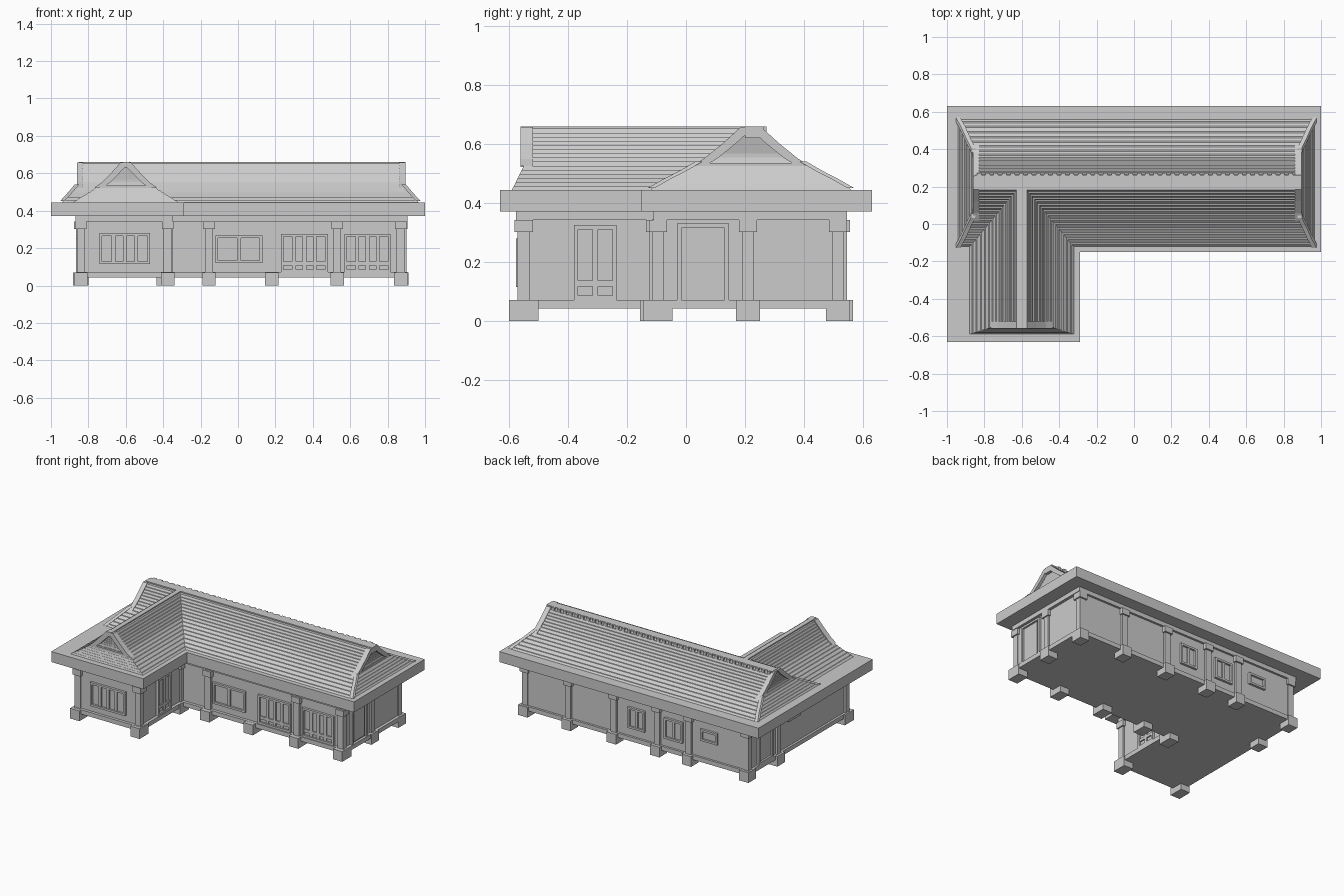
import bpy

if "Cube" in bpy.data.objects:
    bpy.data.objects.remove(bpy.data.objects["Cube"])

FACES = [(0, 3, 2, 1), (4, 5, 6, 7), (0, 1, 5, 4), (1, 2, 6, 5), (2, 3, 7, 6), (3, 0, 4, 7)]


def make(name, verts, faces):
    me = bpy.data.meshes.new(name)
    me.from_pydata(verts, [], faces)
    ob = bpy.data.objects.new(name, me)
    bpy.context.collection.objects.link(ob)
    return ob


def rect(x0, x1, y0, y1, z):
    return [(x0, y0, z), (x1, y0, z), (x1, y1, z), (x0, y1, z)]


def solids(name, parts):
    """One object from (bottom rectangle, top rectangle) blocks."""
    verts, faces = [], []
    for low, high in parts:
        n = len(verts)
        verts += low + high
        faces += [tuple(n + i for i in f) for f in FACES]
    return make(name, verts, faces)


def box(x0, x1, y0, y1, z0, z1):
    return rect(x0, x1, y0, y1, z0), rect(x0, x1, y0, y1, z1)


def prism(name, pts, z0, z1):
    n = len(pts)
    verts = [(x, y, z) for z in (z0, z1) for x, y in pts]
    faces = [tuple(range(n))[::-1], tuple(range(n, 2 * n))]
    faces += [(i, (i + 1) % n, (i + 1) % n + n, i + n) for i in range(n)]
    return make(name, verts, faces)


def ell(x0, x1, y0, y1, xi, yi):
    return [(x0, y0), (xi, y0), (xi, yi), (x1, yi), (x1, y1), (x0, y1)]


def lerp(table, z):
    for (z0, a), (z1, b) in zip(table, table[1:]):
        if z <= z1:
            return a + (b - a) * (z - z0) / (z1 - z0)
    return table[-1][1]


# L-shaped base slab, walls, wall-top beam and eaves
prism("base_slab", ell(-.865, .905, -.58, .545, -.345, -.115), .042, .072)
prism("walls", ell(-.85, .885, -.56, .53, -.365, -.095), .07, .38)
prism("wall_top_beam", ell(-.87, .905, -.575, .545, -.35, -.11), .342, .375)
prism("eaves", ell(-1, 1, -.63, .63, -.29, -.15), .372, .445)

# Posts with footing blocks and bracket caps
spots = [(-.84, -.55), (-.375, -.55), (-.375, -.105), (-.155, -.095), (.18, -.095), (.53, -.095), (.87, -.095),
         (.875, .21), (.87, .515), (.53, .525), (.18, .525), (-.155, .525), (-.4, .525), (-.835, .515), (-.845, .21)]
posts, caps, feet = [], [], []
for x, y in spots:
    if (x, y) != (.18, -.095):
        posts.append(box(x - .022, x + .022, y - .02, y + .02, .07, .345))
        caps.append(box(x - .031, x + .031, y - .031, y + .031, .302, .343))
    fx, fy = (.036, .05 if y < -.08 else .041)
    feet.append(box(x - fx, x + fx, y - fy, y + fy, 0, .071))
solids("posts", posts)
solids("post_caps", caps)
solids("footings", feet)


def wall_box(side, plane, u0, u1, z0, z1, depth):
    """Block standing out of a wall; u runs along it, side is the way it faces."""
    a, b = sorted((plane - .01 * side[1], plane + depth * side[1]))
    return box(u0, u1, a, b, z0, z1) if side[0] == 'y' else box(a, b, u0, u1, z0, z1)


def opening(name, side, plane, u0, u1, z0, z1, cols, kick=0):
    """Framed window or door: backing, border, mullions, optional kick rail."""
    t, m = .014, .01
    wb = lambda *a: wall_box(side, plane, *a)
    parts = [wb(u0, u0 + t, z0, z1, .016), wb(u1 - t, u1, z0, z1, .016),
             wb(u0, u1, z0, z0 + t, .016), wb(u0, u1, z1 - t, z1, .016)]
    for i in range(1, cols):
        u = u0 + t + (u1 - u0 - 2 * t) * i / cols
        parts.append(wb(u - m, u + m, z0, z1, .012))
    if kick:
        parts.append(wb(u0, u1, z0 + kick, z0 + kick + .02, .012))
    solids(name + "_frame", parts)
    solids(name + "_panes", [wb(u0 + t, u1 - t, z0 + t, z1 - t, .003)])


FRONT, BACK, RIGHT, LEFT = ('y', -1), ('y', 1), ('x', 1), ('x', -1)
opening("wing_front_window", FRONT, -.56, -.74, -.47, .115, .28, 4)
opening("front_window", FRONT, -.095, -.12, .13, .12, .267, 2)
opening("front_lattice_door", FRONT, -.095, .23, .48, .073, .275, 4, .035)
opening("front_lattice_door_right", FRONT, -.095, .57, .815, .073, .275, 4, .035)
opening("wing_side_door", RIGHT, -.365, -.38, -.235, .072, .325, 2, .045)
opening("entrance_door", RIGHT, .885, -.03, .145, .045, .33, 1)
opening("back_window", BACK, .53, -.06, .07, .13, .275, 2)
opening("back_window_wing", BACK, .53, -.35, -.21, .13, .275, 2)
opening("small_back_window", BACK, .53, -.62, -.49, .19, .27, 1)
opening("left_door", LEFT, -.85, .27, .43, .073, .32, 1)
opening("small_left_window", LEFT, -.85, -.03, .1, .25, .31, 2)
solids("door_panel", [box(.88, .893, .005, .12, .08, .31)])

# Concave stepped roof: half-widths and end overhang by height
MAIN = [(.44, .345), (.46, .315), (.50, .235), (.55, .15), (.60, .088), (.66, .022)]
WING = [(.44, .285), (.46, .255), (.50, .19), (.55, .12), (.60, .07), (.66, .015)]
END = [(.44, .085), (.46, .065), (.50, .03), (.53, .003), (.56, -.012), (.66, -.012)]
N = 15
main, wing = [], []
for i in range(N):
    z0, z1 = .442 + i * .21 / N, .442 + (i + 1) * .21 / N
    a, b = lerp(MAIN, z0), lerp(MAIN, z1) + .008
    e, f = lerp(END, z0), lerp(END, z1) + .003
    main.append((rect(-.86 - e, .885 + e, .22 - a, .22 + a, z0), rect(-.86 - f, .885 + f, .22 - b, .22 + b, z1)))
    a, b = lerp(WING, z0), lerp(WING, z1) + .006
    e, f = e * .55, f * .55
    wing.append((rect(-.6 - a, -.6 + a, -.545 - e, .2, z0), rect(-.6 - b, -.6 + b, -.545 - f, .2, z1)))
solids("main_roof_courses", main)
solids("wing_roof_courses", wing)

# Ridges with a row of upright tiles
solids("main_ridge", [box(-.85, .895, .2, .262, .62, .66)])
solids("wing_ridge", [box(-.616, -.584, -.56, .22, .63, .66)])
n = 38
solids("ridge_tiles", [box(x, x + .024, .255, .273, .622, .659) for x in [-.84 + i * 1.71 / n for i in range(n)]])


def gable(name, axis, centre, table, inner, outer):
    """Bargeboards following the roof curve, with a raised triangle inside."""
    at = (lambda u, v, z: (u, v, z)) if axis == 'y' else (lambda u, v, z: (v, u, z))
    parts = []
    levels = [.525, .55, .575, .60, .63, .657]
    for s in (-1, 1):
        for z0, z1 in zip(levels, levels[1:]):
            quads = []
            for z in (z0, z1):
                w = lerp(table, z)
                u0, u1 = centre + s * max(w - .035, 0), centre + s * (w + .01)
                quads.append([at(u0, inner, z), at(u1, inner, z), at(u1, outer, z), at(u0, outer, z)])
            parts.append(tuple(quads))
    w = lerp(table, .535)
    tie = [[at(centre + s * w, v, z) for s, v in ((-1, inner), (1, inner), (1, outer), (-1, outer))]
           for z in (.522, .536)]
    parts.append(tuple(tie))
    solids(name, parts)


gable("right_gable", 'x', .22, MAIN, .86, .895)
gable("left_gable", 'x', .22, MAIN, -.83, -.862)
gable("wing_gable", 'y', -.6, WING, -.52, -.56)

# Hip ridges running down to the eave corners
hips = []
for x, s in ((-.86, -1), (.885, 1)):
    for t in (-1, 1):
        for z0, z1 in ((.445, .475), (.475, .505), (.505, .535)):
            q = []
            for z in (z0, z1):
                cx, cy = x + s * lerp(END, z), .22 + t * lerp(MAIN, z)
                q.append(rect(cx - .012, cx + .012, cy - .012, cy + .012, z + .006))
            hips.append(tuple(q))
solids("hip_ridges", hips)

# Consistent outward normals
import bmesh
for ob in bpy.context.scene.objects:
    bm = bmesh.new()
    bm.from_mesh(ob.data)
    bmesh.ops.recalc_face_normals(bm, faces=bm.faces)
    bm.to_mesh(ob.data)
    bm.free()
